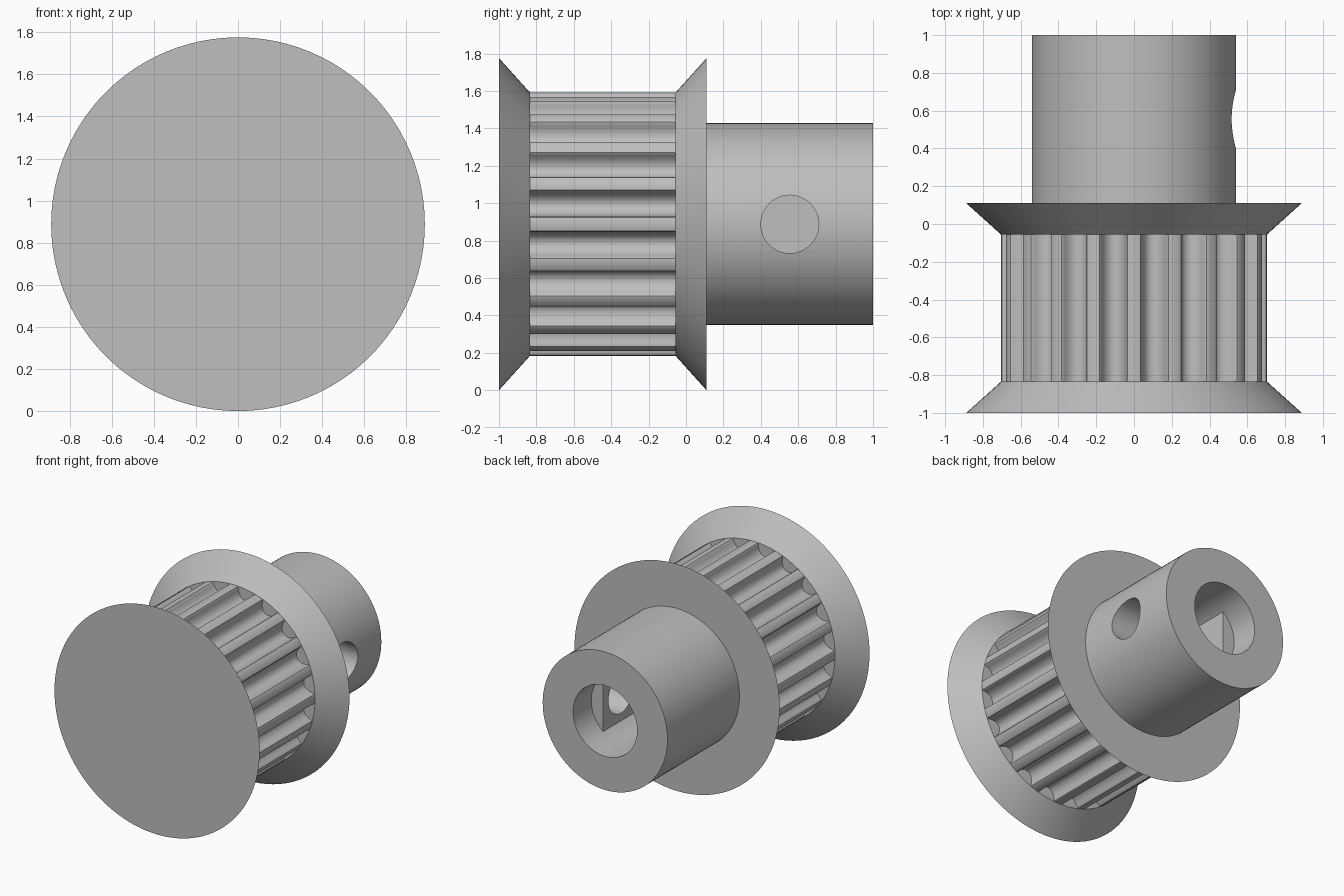
import bpy, bmesh, math
from mathutils import Vector

if "Cube" in bpy.data.objects:
    bpy.data.objects.remove(bpy.data.objects["Cube"])

AXIS_Z = 0.888      # height of the pulley axis
FLANGE_R, DRUM_R, HUB_R, BORE_R = 0.888, 0.705, 0.54, 0.277
TEETH = 20

metal = bpy.data.materials.new("grey metal")
metal.use_nodes = True
grey = (0.52, 0.52, 0.52, 1)
metal.diffuse_color = grey
metal.node_tree.nodes["Principled BSDF"].inputs["Base Color"].default_value = grey


def circle(r, n=96):
    return [(r * math.cos(2 * math.pi * i / n), r * math.sin(2 * math.pi * i / n))
            for i in range(n)]


def loft(name, sections):
    """Solid through (y, outline) sections, centred on the pulley axis."""
    bm = bmesh.new()
    rings = [[bm.verts.new((x, y, z)) for x, z in outline] for y, outline in sections]
    for a, b in zip(rings, rings[1:]):
        for i in range(len(a)):
            j = (i + 1) % len(a)
            bm.faces.new((a[i], a[j], b[j], b[i]))
    bm.faces.new(rings[0])
    bm.faces.new(rings[-1])
    bmesh.ops.recalc_face_normals(bm, faces=bm.faces)
    mesh = bpy.data.meshes.new(name)
    bm.to_mesh(mesh)
    bm.free()
    mesh.materials.append(metal)
    ob = bpy.data.objects.new(name, mesh)
    ob.location.z = AXIS_Z
    bpy.context.collection.objects.link(ob)
    return ob


def cut(ob, *cutters):
    bpy.context.view_layer.objects.active = ob
    for cutter in cutters:
        mod = ob.modifiers.new("cut", 'BOOLEAN')
        mod.operation, mod.solver, mod.object = 'DIFFERENCE', 'EXACT', cutter
        bpy.ops.object.modifier_apply(modifier=mod.name)


# Toothed outline: rounded grooves between narrow lands
half_groove = [(0.086, 0.0), (0.075, 0.004), (0.069, 0.015), (0.067, 0.027),
               (0.063, 0.04), (0.058, 0.051), (0.052, 0.062), (0.041, 0.073),
               (0.029, 0.082), (0.015, 0.087)]
groove = ([(-w, d) for w, d in half_groove] + [(0, 0.088)]
          + [(w, d) for w, d in reversed(half_groove)])
drum_outline = []
for t in range(TEETH):
    mid = 2 * math.pi * (t + 0.5) / TEETH
    for w, d in groove:
        a, r = mid + w / DRUM_R, DRUM_R - d
        drum_outline.append((r * math.cos(a), r * math.sin(a)))

# Main parts
front_flange = loft("front_flange", [(-1, circle(FLANGE_R)), (-0.835, circle(DRUM_R))])
drum = loft("toothed_drum", [(-0.85, drum_outline), (-0.04, drum_outline)])
rear_flange = loft("rear_flange", [(-0.055, circle(DRUM_R)), (0.11, circle(FLANGE_R))])
hub = loft("hub", [(0.05, circle(HUB_R)), (1, circle(HUB_R))])

# Bore: round mouth, then a shaft hole with two flats
flat = 0.174
corner = math.acos(flat / BORE_R)
arc = [corner + (math.pi - 2 * corner) * i / 24 for i in range(25)]
double_d = [(BORE_R * math.cos(a), BORE_R * math.sin(a))
            for a in arc + [a + math.pi for a in arc]]
mouth_cutter = loft("bore_mouth_cutter", [(0.775, circle(BORE_R)), (1.1, circle(BORE_R))])
shaft_cutter = loft("shaft_cutter", [(-0.82, double_d), (0.8, double_d)])

# Set screw hole through the +x wall of the hub
screw_cutter = loft("screw_cutter", [(0, circle(0.155, 64)), (0.7, circle(0.155, 64))])
screw_cutter.rotation_euler.z = -math.pi / 2
screw_cutter.location.y = 0.555
bpy.context.view_layer.update()

cut(hub, mouth_cutter, shaft_cutter, screw_cutter)
cut(rear_flange, shaft_cutter)
cut(drum, shaft_cutter)
for cutter in (mouth_cutter, shaft_cutter, screw_cutter):
    bpy.data.objects.remove(cutter)

# Smooth shading with crisp rims
bpy.ops.object.select_all(action='DESELECT')
for ob in (front_flange, drum, rear_flange, hub):
    ob.select_set(True)
bpy.context.view_layer.objects.active = hub
bpy.ops.object.shade_smooth_by_angle(angle=math.radians(32))
